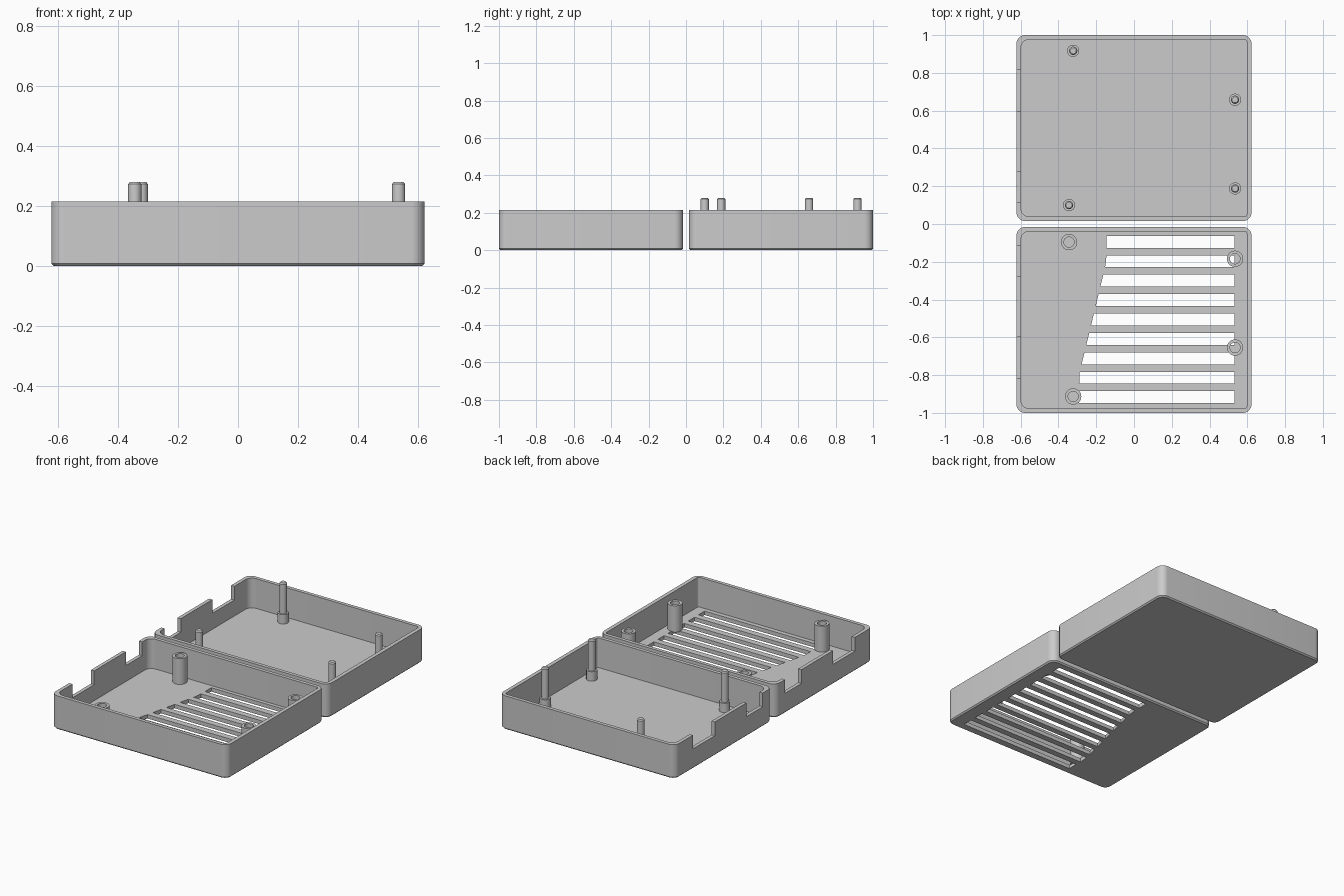
import bpy, bmesh, math

if "Cube" in bpy.data.objects:
    bpy.data.objects.remove(bpy.data.objects["Cube"])

FLOOR, TOP = 0.025, 0.215
grey = bpy.data.materials.new("plain_grey")
grey.diffuse_color = (0.6, 0.6, 0.6, 1)
grey.use_nodes = True
grey.node_tree.nodes["Principled BSDF"].inputs["Base Color"].default_value = grey.diffuse_color


def finish(name, bm):
    bmesh.ops.recalc_face_normals(bm, faces=bm.faces)
    me = bpy.data.meshes.new(name)
    bm.to_mesh(me)
    bm.free()
    me.materials.append(grey)
    ob = bpy.data.objects.new(name, me)
    bpy.context.collection.objects.link(ob)
    return ob


def smooth(ob):
    bpy.ops.object.select_all(action='DESELECT')
    ob.select_set(True)
    bpy.context.view_layer.objects.active = ob
    bpy.ops.object.shade_smooth_by_angle(angle=math.radians(30))


def rounded_rect(x0, x1, y0, y1, r_left, r_right, inset=0.0, n=8):
    pts = []
    corners = [(x1, y1, -1, -1, r_right, 0), (x0, y1, 1, -1, r_left, 90),
               (x0, y0, 1, 1, r_left, 180), (x1, y0, -1, 1, r_right, 270)]
    for cx, cy, sx, sy, r, start in corners:
        for i in range(n + 1):
            a = math.radians(start + 90 * i / n)
            k = r - inset
            pts.append((cx + sx * r + k * math.cos(a), cy + sy * r + k * math.sin(a)))
    return pts


def loft(name, layers):
    """Solid from matching outlines, each given as (points, z)."""
    bm = bmesh.new()
    loops = [[bm.verts.new((x, y, z)) for x, y in pts] for pts, z in layers]
    for a, b in zip(loops, loops[1:]):
        for i in range(len(a)):
            j = (i + 1) % len(a)
            bm.faces.new((a[i], a[j], b[j], b[i]))
    bm.faces.new(loops[0][::-1])
    bm.faces.new(loops[-1])
    return finish(name, bm)


def prism(name, pts, z0, z1):
    return loft(name, [(pts, z0), (pts, z1)])


def lathe(name, profile, x, y, closed=False, n=32):
    """Spin an (r, z) profile around a vertical axis at x, y."""
    bm = bmesh.new()
    rings = [[bm.verts.new((x + r * math.cos(2 * math.pi * i / n),
                            y + r * math.sin(2 * math.pi * i / n), z))
              for i in range(n)] for r, z in profile]
    pairs = list(zip(rings, rings[1:]))
    if closed:
        pairs.append((rings[-1], rings[0]))
    for a, b in pairs:
        for i in range(n):
            j = (i + 1) % n
            bm.faces.new((a[i], a[j], b[j], b[i]))
    if not closed:
        bm.faces.new(rings[0][::-1])
        bm.faces.new(rings[-1])
    smooth(finish(name, bm))


def cut(ob, cutters):
    for c in cutters:
        c.hide_render = True
        m = ob.modifiers.new("cut", 'BOOLEAN')
        m.operation, m.solver, m.object = 'DIFFERENCE', 'EXACT', c
    dg = bpy.context.evaluated_depsgraph_get()
    me = bpy.data.meshes.new_from_object(ob.evaluated_get(dg))
    ob.modifiers.clear()
    ob.data = me
    for c in cutters:
        bpy.data.objects.remove(c)
    smooth(ob)


def tray(name, s, extra):
    """Open tray on the +y (s=1) or -y (s=-1) side, with port notches on the left."""
    y0, y1 = sorted((s * 0.016, s * 1.0))
    outer = (-0.622, 0.622, y0, y1, 0.045, 0.045)
    body = loft(name, [(rounded_rect(*outer, inset=0.008), 0),
                       (rounded_rect(*outer), 0.008), (rounded_rect(*outer), TOP)])
    cutters = [prism("cavity", rounded_rect(-0.599, 0.597, y0 + 0.023, y1 - 0.023,
                                            0.045, 0.012), FLOOR, 0.4)]
    for a, b in ((0.113, 0.278), (0.597, 0.818)):
        a, b = sorted((s * a, s * b))
        cutters.append(prism("notch", [(-0.7, a), (-0.56, a), (-0.56, b), (-0.7, b)],
                             0.127, 0.4))
    cut(body, cutters + extra)


# Vent slots, with left ends following a slanted line
def vent_left(y):
    return max(-0.29, min(-0.145, -0.163 + 0.242 * (y + 0.27)))


vents = []
for i in range(9):
    yt = -0.063 - 0.1028 * i
    yb = yt - 0.063
    vents.append(prism("vent", [(vent_left(yb), yb), (0.532, yb),
                                (0.532, yt), (vent_left(yt), yt)], -0.1, 0.1))

# Two shells
tray("bottom_tray", 1, [])
tray("vented_lid", -1, vents)

# Stepped pins in the tray and matching sockets in the lid
for i, (x, y) in enumerate([(-0.322, 0.917), (0.535, 0.658), (0.535, 0.188), (-0.344, 0.1)]):
    lathe(f"pin_{i + 1}", [(0.032, FLOOR - 0.005), (0.032, 0.085), (0.022, 0.085),
                           (0.022, 0.273), (0.016, 0.28)], x, y)
    lathe(f"socket_{i + 1}", [(0.043, FLOOR - 0.004), (0.043, 0.19),
                              (0.027, 0.19), (0.027, FLOOR - 0.004)],
          x, -y + 0.004, closed=True)
